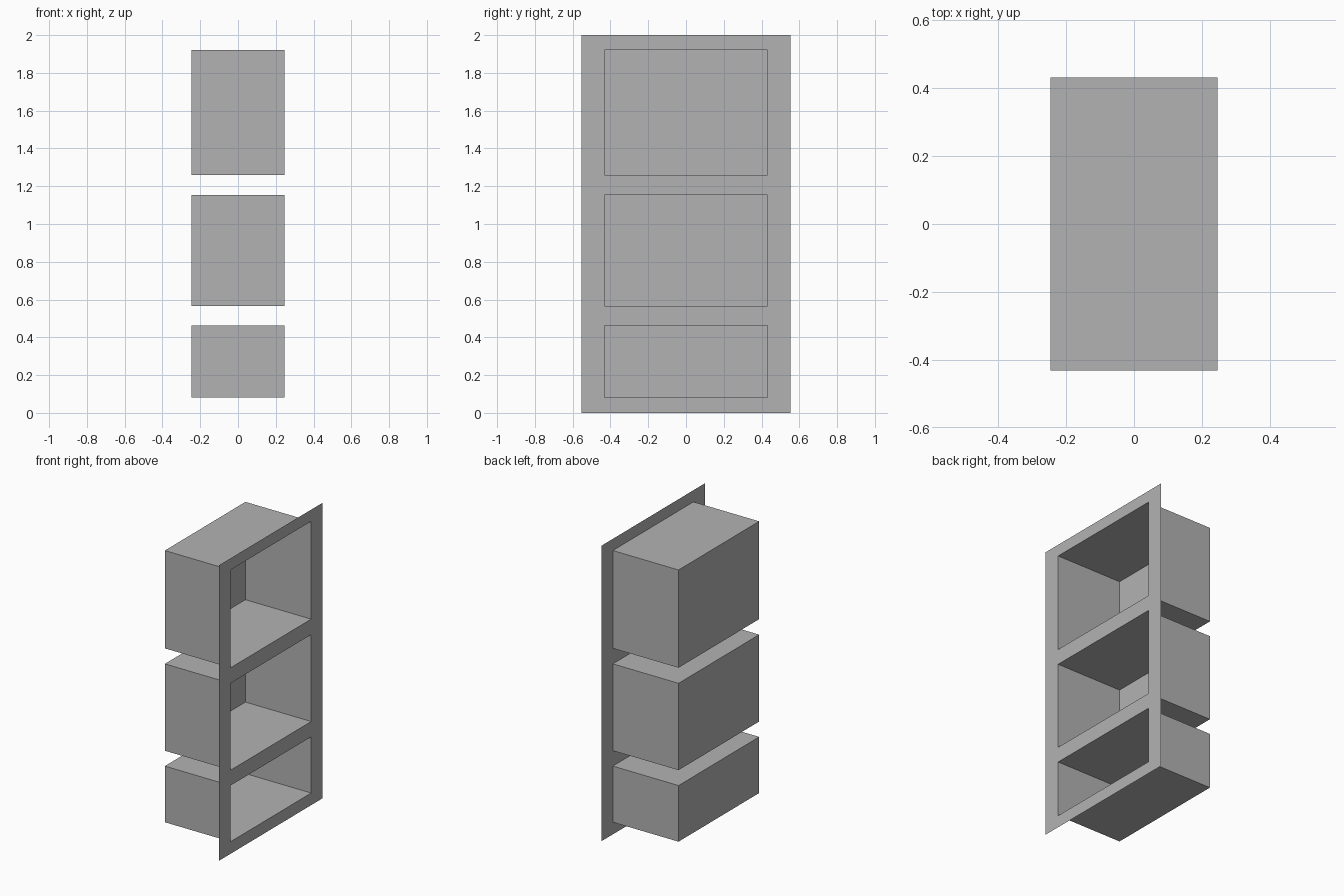
import bpy
import bmesh

cube = bpy.data.objects.get("Cube")
if cube:
    bpy.data.objects.remove(cube, do_unlink=True)

# Plain grey for the whole niche unit
GREY = (0.45, 0.45, 0.45, 1.0)
grey = bpy.data.materials.new("plain_grey")
grey.use_nodes = True
grey.diffuse_color = GREY
grey.node_tree.nodes["Principled BSDF"].inputs["Base Color"].default_value = GREY

FACE_X, BACK_X = 0.246, -0.246
OUTER_Y, INNER_Y = 0.553, 0.431
HEIGHT = 2.0
NICHES = {
    "lower_niche": (0.082, 0.462),
    "middle_niche": (0.566, 1.154),
    "upper_niche": (1.259, 1.921),
}


def add_object(name, bm):
    mesh = bpy.data.meshes.new(name)
    bm.to_mesh(mesh)
    bm.free()
    mesh.materials.append(grey)
    obj = bpy.data.objects.new(name, mesh)
    bpy.context.collection.objects.link(obj)


def upright_quad(bm, y0, y1, z0, z1):
    corners = [(y0, z0), (y1, z0), (y1, z1), (y0, z1)]
    return bm.faces.new([bm.verts.new((FACE_X, y, z)) for y, z in corners])


# Thin face frame: two stiles and the rails between the openings
bm = bmesh.new()
levels = [0.0] + [z for span in NICHES.values() for z in span] + [HEIGHT]
for z0, z1 in zip(levels, levels[1:]):
    upright_quad(bm, -OUTER_Y, -INNER_Y, z0, z1)
    upright_quad(bm, INNER_Y, OUTER_Y, z0, z1)
for z0, z1 in zip(levels[::2], levels[1::2]):
    upright_quad(bm, -INNER_Y, INNER_Y, z0, z1)
bmesh.ops.remove_doubles(bm, verts=bm.verts, dist=0.0001)
bmesh.ops.dissolve_limit(bm, angle_limit=0.01, verts=bm.verts, edges=bm.edges)
add_object("face_frame", bm)

# Open thin-walled boxes behind the frame
for name, (z0, z1) in NICHES.items():
    bm = bmesh.new()
    opening = upright_quad(bm, -INNER_Y, INNER_Y, z0, z1)
    back = bmesh.ops.extrude_face_region(bm, geom=[opening])["geom"]
    for vert in back:
        if isinstance(vert, bmesh.types.BMVert):
            vert.co.x = BACK_X
    # The opening must stay clear, so drop any face left on the frame plane
    front = [f for f in bm.faces if all(v.co.x > 0 for v in f.verts)]
    if front:
        bmesh.ops.delete(bm, geom=front, context="FACES_ONLY")
    bmesh.ops.recalc_face_normals(bm, faces=bm.faces)
    add_object(name, bm)
